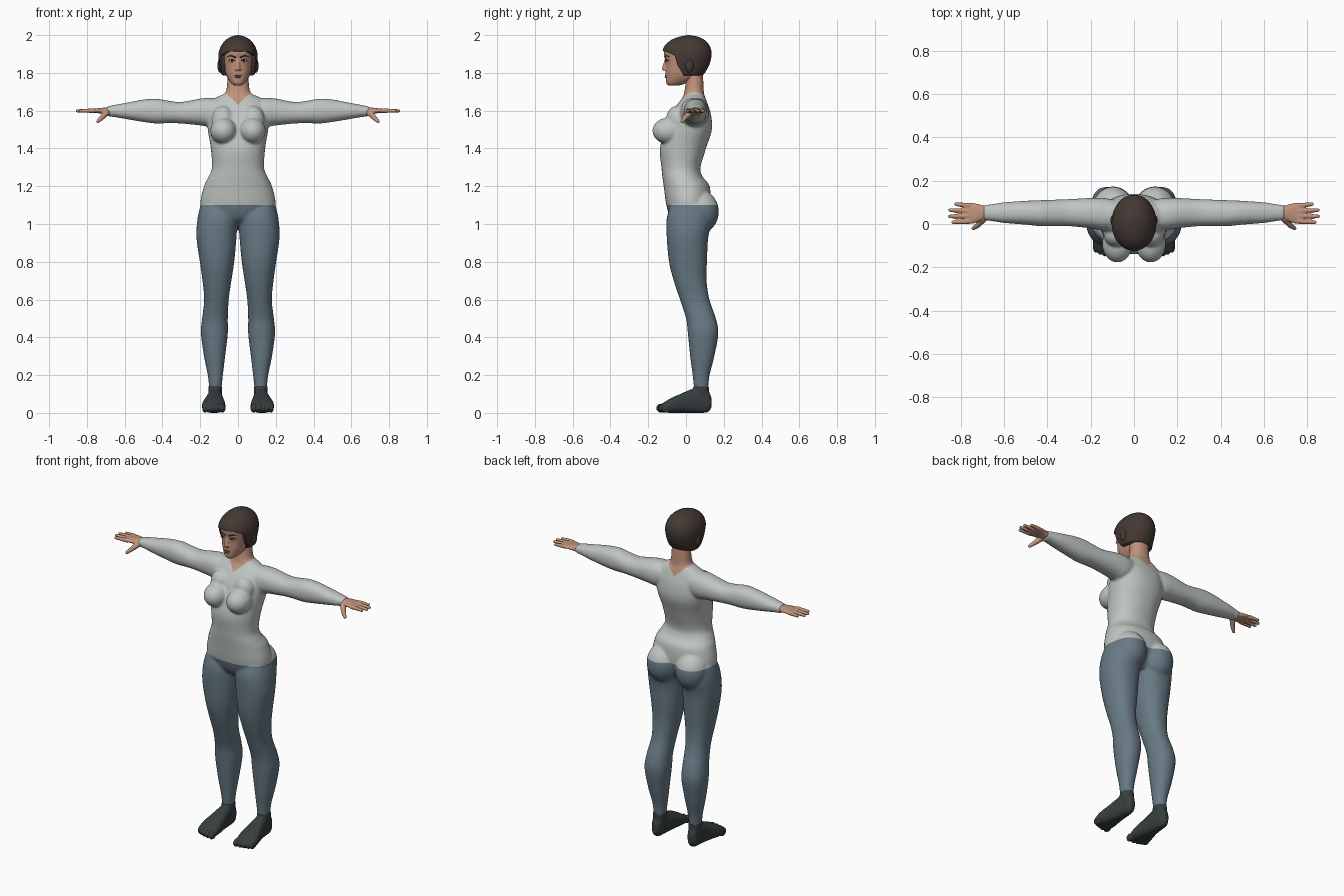
import bpy, bmesh, math
from mathutils import Matrix, Vector
from mathutils.bvhtree import BVHTree

if "Cube" in bpy.data.objects:
    bpy.data.objects.remove(bpy.data.objects["Cube"])


def material(name, r, g, b):
    m = bpy.data.materials.new(name)
    m.use_nodes = True
    m.diffuse_color = (r, g, b, 1)
    node = next(n for n in m.node_tree.nodes if n.type == 'BSDF_PRINCIPLED')
    node.inputs["Base Color"].default_value = (r, g, b, 1)
    node.inputs["Roughness"].default_value = 0.8
    return m


shirt = material("shirt_grey", .52, .56, .54)
leggings = material("leggings_blue", .138, .195, .235)
shoe = material("shoe_dark", .037, .048, .048)
brown = material("hair_brown", .058, .041, .034)
skin = material("skin", .54, .29, .2)
lip = material("lip_red", .33, .13, .1)
white = material("eye_white", .55, .52, .5)
dark = material("eye_dark", .02, .015, .012)


def spline(rows, steps):
    """Catmull-Rom interpolation of section rows."""
    pts = [Vector(r) for r in rows]
    pts = [pts[0]] + pts + [pts[-1]]
    out = []
    for a, b, c, d in zip(pts, pts[1:], pts[2:], pts[3:]):
        for i in range(steps):
            t = i / steps
            out.append(b + (c - a) * t / 2 + (a * 2 - b * 5 + c * 4 - d) * t * t / 2
                       + (b * 3 - a - c * 3 + d) * t ** 3 / 2)
    return out + [pts[-1]]


def loft(bm, axis, rows, n=40, steps=6, power=2.2):
    """Closed tube along an axis; each row is (position, a_min, a_max, b_min, b_max)."""
    rings = []
    for t, a0, a1, b0, b1 in spline(rows, steps):
        ring = []
        for i in range(n):
            ang = math.tau * i / n
            c, s = math.cos(ang), math.sin(ang)
            a = (a0 + a1) / 2 + (a1 - a0) / 2 * math.copysign(abs(c) ** (2 / power), c)
            b = (b0 + b1) / 2 + (b1 - b0) / 2 * math.copysign(abs(s) ** (2 / power), s)
            ring.append(bm.verts.new({'x': (t, a, b), 'y': (a, t, b), 'z': (a, b, t)}[axis]))
        rings.append(ring)
    for lo, hi in zip(rings, rings[1:]):
        for i in range(n):
            j = (i + 1) % n
            bm.faces.new((lo[i], lo[j], hi[j], hi[i]))
    bm.faces.new(rings[0])
    bm.faces.new(rings[-1])


def symmetric(rows):
    return [(z, -r, r, front, back) for z, r, front, back in rows]


def ball(bm, centre, radii):
    bmesh.ops.create_uvsphere(bm, u_segments=24, v_segments=16, radius=1,
                              matrix=Matrix.Translation(centre) @ Matrix.Diagonal((*radii, 1)))


def limb(bm, p, q, r0, r1):
    """Tapered round-ended rod."""
    p, q = Vector(p), Vector(q)
    turn = (q - p).to_track_quat('Z', 'Y').to_matrix().to_4x4()
    bmesh.ops.create_cone(bm, cap_ends=True, segments=16, radius1=r0, radius2=r1,
                          depth=(q - p).length, matrix=Matrix.Translation((p + q) / 2) @ turn)
    ball(bm, p, (r0,) * 3)
    ball(bm, q, (r1,) * 3)


def mirror(bm):
    copy = bmesh.ops.duplicate(bm, geom=bm.verts[:] + bm.edges[:] + bm.faces[:])["geom"]
    for v in copy:
        if isinstance(v, bmesh.types.BMVert):
            v.co.x *= -1


def bake(ob):
    dg = bpy.context.evaluated_depsgraph_get()
    dg.update()
    mesh = bpy.data.meshes.new_from_object(ob.evaluated_get(dg))
    ob.modifiers.clear()
    ob.data = mesh


def finish(name, bm, mats, voxel=0, relax=4, cutter=None):
    bmesh.ops.recalc_face_normals(bm, faces=bm.faces[:])
    mesh = bpy.data.meshes.new(name)
    bm.to_mesh(mesh)
    bm.free()
    ob = bpy.data.objects.new(name, mesh)
    bpy.context.scene.collection.objects.link(ob)
    if voxel:
        remesh = ob.modifiers.new("blend", 'REMESH')
        remesh.mode = 'VOXEL'
        remesh.voxel_size = voxel
        smooth = ob.modifiers.new("relax", 'SMOOTH')
        smooth.factor = .5
        smooth.iterations = relax
    if cutter:
        cut = ob.modifiers.new("cut", 'BOOLEAN')
        cut.operation = 'DIFFERENCE'
        cut.object = cutter
    if voxel or cutter:
        bake(ob)
    ob.data.materials.clear()
    for m in mats:
        ob.data.materials.append(m)
    ob.data.shade_smooth()
    ob.data.set_sharp_from_angle(angle=math.radians(50))
    return ob


# Body: legs, arms, bust and seat are mirrored, then blended with the torso
bm = bmesh.new()
loft(bm, 'z', [(.125, .088, .152, .043, .117), (.2, .08, .16, .035, .125), (.3, .068, .18, .022, .15),
               (.42, .054, .196, .01, .171), (.5, .054, .19, .0, .158), (.6, .049, .179, -.032, .124),
               (.7, .035, .188, -.065, .109), (.8, .02, .202, -.09, .111), (.93, .008, .22, -.102, .118),
               (1.03, .003, .214, -.102, .14), (1.1, .015, .198, -.08, .13)])
loft(bm, 'x', [(.08, -.02, .11, 1.54, 1.66), (.14, -.03, .12, 1.515, 1.668), (.2, -.02, .12, 1.522, 1.664),
               (.3, -.01, .115, 1.532, 1.646), (.37, -.01, .112, 1.534, 1.653), (.43, -.01, .11, 1.532, 1.663),
               (.5, -.003, .107, 1.54, 1.659), (.6, .005, .1, 1.557, 1.64), (.66, .014, .091, 1.567, 1.629),
               (.695, .018, .087, 1.571, 1.622)])
ball(bm, (.077, -.092, 1.493), (.07, .086, .07))
ball(bm, (.08, -.05, 1.555), (.06, .055, .07))
ball(bm, (.097, .075, 1.065), (.096, .099, .115))
mirror(bm)
loft(bm, 'z', symmetric([
    (.99, .06, -.03, .08), (1.03, .15, -.08, .11), (1.1, .198, -.104, .13), (1.2, .18, -.118, .125),
    (1.25, .156, -.125, .088), (1.3, .138, -.13, .077), (1.4, .144, -.138, .106), (1.5, .16, -.11, .137),
    (1.58, .165, -.08, .132), (1.635, .155, -.045, .115), (1.67, .115, -.018, .102),
    (1.695, .068, -.01, .095), (1.75, .057, -.002, .092), (1.82, .055, -.002, .088)]))
body = finish("body", bm, [shirt, leggings, skin], voxel=.007, relax=5)

# Hem and V neckline: cut the surface, then colour each side
NECK, SLOPE, HEM = 1.632, .95, 1.1
bm = bmesh.new()
bm.from_mesh(body.data)
for point, normal in (((0, 0, HEM), (0, 0, 1)), ((0, 0, NECK), (SLOPE, 0, -1)), ((0, 0, NECK), (-SLOPE, 0, -1))):
    bmesh.ops.bisect_plane(bm, geom=bm.verts[:] + bm.edges[:] + bm.faces[:], dist=1e-5,
                           plane_co=point, plane_no=normal)
for f in bm.faces:
    c = f.calc_center_median()
    f.material_index = 1 if c.z < HEM else 2 if c.z > NECK + SLOPE * abs(c.x) else 0
    f.smooth = True
bm.to_mesh(body.data)
bm.free()

# Hands
bm = bmesh.new()
loft(bm, 'x', [(.665, .025, .08, 1.577, 1.617), (.7, .018, .086, 1.578, 1.617), (.72, .01, .092, 1.583, 1.615),
               (.75, .001, .098, 1.588, 1.612), (.78, .002, .097, 1.59, 1.61)])
for y, tip, tip_y in ((.012, .836, .008), (.037, .851, .035), (.061, .849, .064), (.085, .823, .092)):
    limb(bm, (.765, y, 1.6), (tip, tip_y, 1.599), .0125, .0085)
limb(bm, (.695, .025, 1.59), (.722, -.006, 1.562), .017, .013)
limb(bm, (.722, -.006, 1.562), (.742, -.02, 1.543), .013, .009)
mirror(bm)
finish("hands", bm, [skin], voxel=.004, relax=2)

# Feet with toe shapes
bm = bmesh.new()
loft(bm, 'y', [(.135, .108, .136, .03, .08), (.115, .093, .15, .004, .12), (.07, .085, .157, 0, .135),
               (.02, .08, .165, 0, .122), (-.03, .073, .178, 0, .1), (-.08, .067, .19, 0, .078),
               (-.125, .07, .188, .003, .05)], power=2.6)
loft(bm, 'z', [(.06, .085, .155, .04, .125), (.1, .085, .155, .038, .123), (.14, .084, .156, .039, .122)])
for x, y, r in ((.084, -.13, .018), (.112, -.128, .014), (.135, -.122, .013), (.156, -.115, .013), (.176, -.105, .013)):
    ball(bm, (x, y, .025), (r, .028, .024))
mirror(bm)
finish("feet", bm, [shoe], voxel=.005, relax=2)

# Head with nose and chin
bm = bmesh.new()
loft(bm, 'z', symmetric([
    (1.732, .018, -.092, -.04), (1.745, .036, -.104, 0), (1.77, .054, -.107, .05), (1.8, .066, -.108, .07),
    (1.84, .074, -.108, .09), (1.88, .08, -.113, .1), (1.92, .08, -.116, .1), (1.96, .06, -.08, .08)]))
limb(bm, (0, -.104, 1.872), (0, -.117, 1.822), .008, .011)
for side in (-1, 1):
    ball(bm, (side * .01, -.111, 1.819), (.008, .008, .006))
head = finish("head", bm, [skin], voxel=.004, relax=3)

# Facial details sit on the head surface
tree = BVHTree.FromPolygons([v.co for v in head.data.vertices], [p.vertices[:] for p in head.data.polygons])


def on_face(x, z, lift=0):
    hit = tree.ray_cast(Vector((x, -1, z)), Vector((0, 1, 0)))[0]
    return Vector((x, (hit.y if hit else -.1) - lift, z))


bm = bmesh.new()
ball(bm, on_face(.032, 1.864), (.014, .004, .006))
mirror(bm)
finish("eyes", bm, [white])
bm = bmesh.new()
ball(bm, on_face(.032, 1.864, .003), (.006, .003, .006))
limb(bm, on_face(.017, 1.865), on_face(.033, 1.871, .002), .002, .003)
limb(bm, on_face(.033, 1.871, .002), on_face(.049, 1.866), .003, .002)
mirror(bm)
finish("irises_and_lashes", bm, [dark])
bm = bmesh.new()
limb(bm, on_face(.014, 1.883), on_face(.036, 1.891), .004, .0035)
limb(bm, on_face(.036, 1.891), on_face(.056, 1.886), .0035, .002)
mirror(bm)
finish("eyebrows", bm, [brown])
bm = bmesh.new()
ball(bm, on_face(0, 1.785), (.02, .005, .004))
ball(bm, on_face(0, 1.777), (.017, .006, .005))
finish("lips", bm, [lip])

# Hair: rounded cap with the face opening cut by a prism
bm = bmesh.new()
outline = [bm.verts.new((-.2, y, z)) for y, z in (
    (-.3, 1.925), (-.11, 1.914), (-.06, 1.892), (-.045, 1.84), (-.02, 1.8), (.0, 1.76), (-.3, 1.7))]
wall = bmesh.ops.extrude_face_region(bm, geom=[bm.faces.new(outline)])["geom"]
bmesh.ops.translate(bm, vec=(.4, 0, 0), verts=[v for v in wall if isinstance(v, bmesh.types.BMVert)])
opening = finish("face_opening", bm, [brown])
opening.hide_render = True
bm = bmesh.new()
loft(bm, 'z', symmetric([
    (1.787, .08, -.05, .085), (1.8, .092, -.08, .1), (1.85, .1, -.115, .126), (1.9, .103, -.125, .135),
    (1.94, .091, -.115, .127), (1.97, .069, -.085, .103), (1.99, .041, -.04, .067), (2, .006, .01, .02)]),
    power=2.05)
finish("hair", bm, [brown], cutter=opening)
bpy.data.objects.remove(opening)

# Ears under the hair
bm = bmesh.new()
ball(bm, (.096, .018, 1.838), (.013, .022, .036))
mirror(bm)
finish("ears", bm, [brown])
